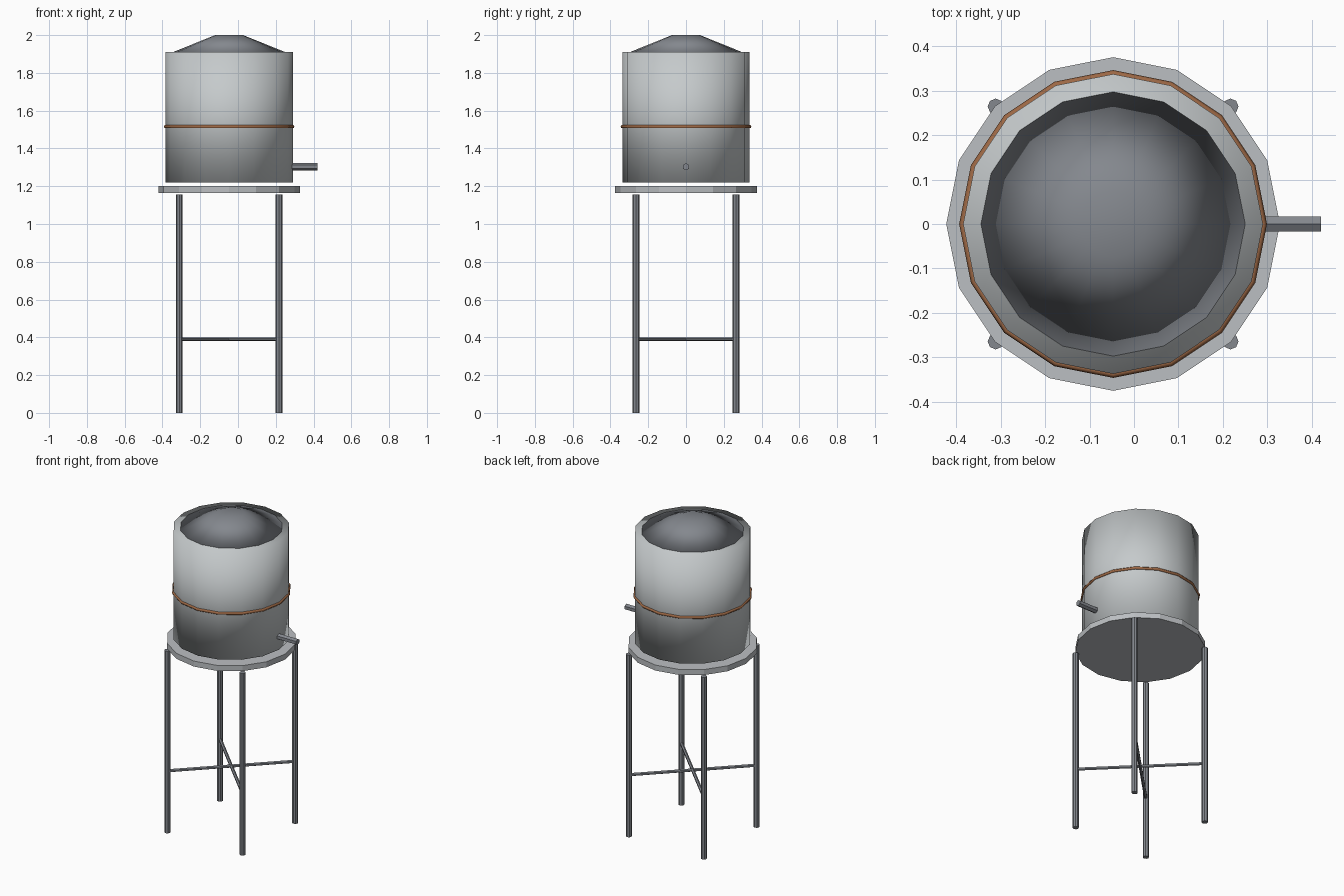
import bpy, bmesh
from math import pi, atan2, hypot
from mathutils import Vector, Matrix

old = bpy.data.objects.get("Cube")
if old:
    bpy.data.objects.remove(old, do_unlink=True)

CX = -0.047       # tank axis
SIDES = 16
LEG = 0.264       # leg offset from the axis


def material(name, rgb):
    m = bpy.data.materials.new(name)
    m.use_nodes = True
    color = (*rgb, 1.0)
    m.diffuse_color = color
    m.node_tree.nodes["Principled BSDF"].inputs["Base Color"].default_value = color
    return m


light_steel = material("light galvanized steel", (0.56, 0.59, 0.60))
deck_steel = material("deck steel", (0.50, 0.52, 0.54))
dark_steel = material("dark steel", (0.23, 0.245, 0.27))
copper = material("copper brown", (0.34, 0.14, 0.06))


def rod(name, start, end, r1, mat, sides=8, r2=None, spin=0.0, smooth=False):
    """Capped cylinder or cone frustum between two points."""
    a, b = Vector(start), Vector(end)
    axis = b - a
    bm = bmesh.new()
    bmesh.ops.create_cone(bm, cap_ends=True, segments=sides, radius1=r1,
                          radius2=r1 if r2 is None else r2, depth=axis.length)
    turn = axis.to_track_quat('Z', 'Y').to_matrix().to_4x4()
    bm.transform(Matrix.Translation((a + b) / 2) @ turn @ Matrix.Rotation(spin, 4, 'Z'))
    for f in bm.faces:
        f.smooth = smooth
    mesh = bpy.data.meshes.new(name)
    bm.to_mesh(mesh)
    bm.free()
    mesh.materials.append(mat)
    obj = bpy.data.objects.new(name, mesh)
    bpy.context.collection.objects.link(obj)
    return obj


# Platform, tank and roof
rod("platform", (CX, 0, 1.165), (CX, 0, 1.2), 0.375, deck_steel, SIDES)
rod("tank", (CX, 0, 1.22), (CX, 0, 1.91), 0.337, light_steel, SIDES, smooth=True)
rod("roof", (CX, 0, 1.91), (CX, 0, 2.0), 0.297, dark_steel, SIDES, r2=0.074, smooth=True)

# Hoop around the tank
bpy.ops.mesh.primitive_torus_add(major_segments=SIDES, minor_segments=6,
                                 major_radius=0.337, minor_radius=0.009,
                                 location=(CX, 0, 1.515))
hoop = bpy.context.object
hoop.name = "tank_hoop"
hoop.data.materials.append(copper)
bpy.ops.object.shade_smooth()

# Outlet pipe
rod("outlet_pipe", (CX + 0.30, 0, 1.303), (0.42, 0, 1.303), 0.019, dark_steel, 6)

# Legs
for sx, side in ((-1, "right"), (1, "left")):
    for sy, end in ((-1, "front"), (1, "back")):
        x, y = CX + sx * LEG, sy * LEG
        rod(f"{end}_{side}_leg", (x, y, 0), (x, y, 1.157), 0.018, dark_steel)

# Crossed braces between opposite legs
for s, name in ((1, "first_brace"), (-1, "second_brace")):
    rod(name, (CX - LEG, -s * LEG, 0.39), (CX + LEG, s * LEG, 0.39), 0.01, dark_steel, 6)
